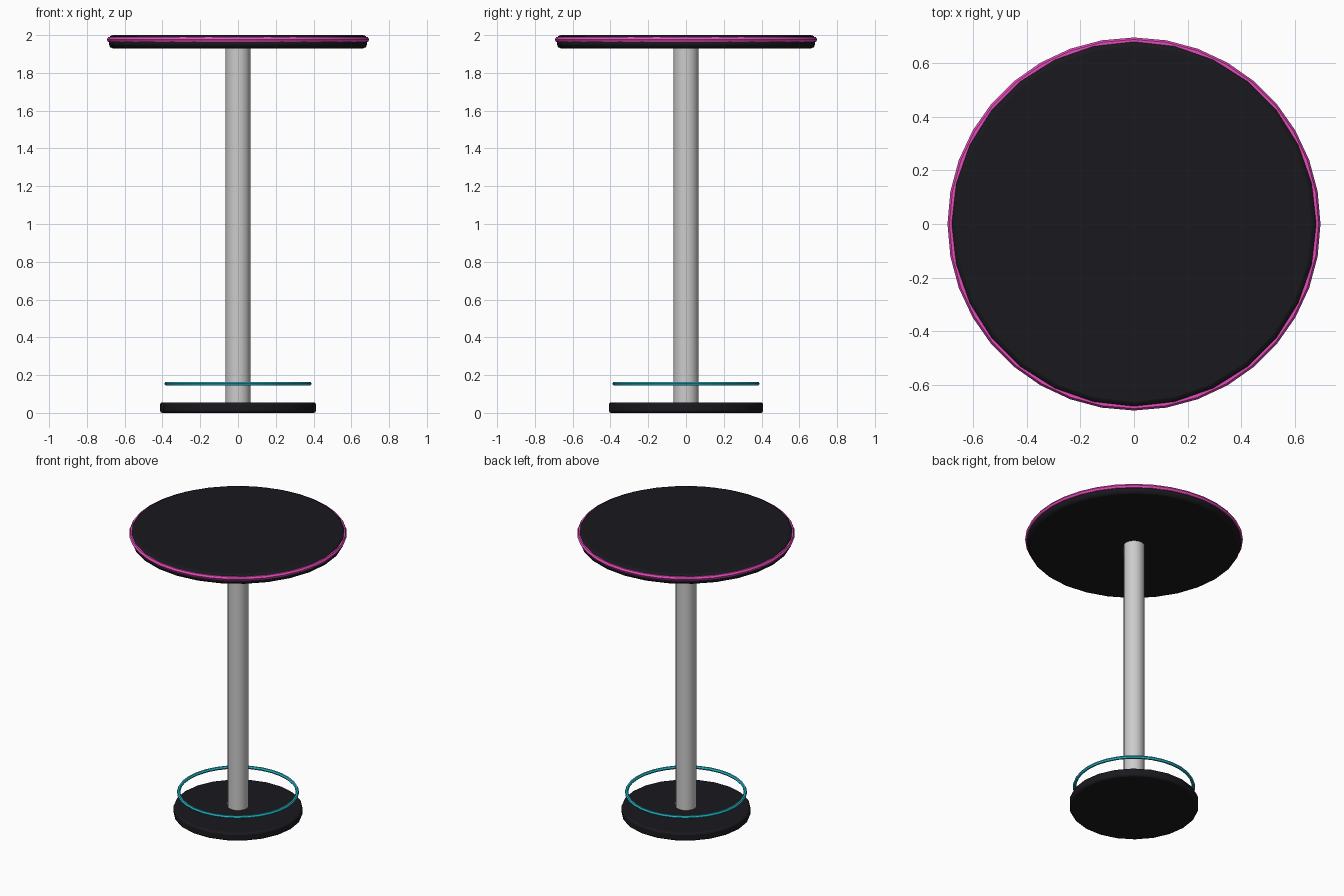
import bpy
from math import pi, radians

if "Cube" in bpy.data.objects:
    bpy.data.objects.remove(bpy.data.objects["Cube"])


def material(name, rgb):
    mat = bpy.data.materials.new(name)
    mat.diffuse_color = (*rgb, 1)
    mat.use_nodes = True
    mat.node_tree.nodes["Principled BSDF"].inputs["Base Color"].default_value = mat.diffuse_color
    return mat


def finish(name, mat):
    obj = bpy.context.object
    obj.name = name
    if mat:
        obj.data.materials.append(mat)
    bpy.ops.object.shade_smooth_by_angle(angle=radians(35))
    return obj


def disc(name, radius, z0, z1, sides, mat=None, bevel=0):
    bpy.ops.mesh.primitive_cylinder_add(
        vertices=sides, radius=radius, depth=z1 - z0,
        location=(0, 0, (z0 + z1) / 2), rotation=(0, 0, pi / 2))
    obj = finish(name, mat)
    if bevel:
        mod = obj.modifiers.new("rounded_edge", 'BEVEL')
        mod.width = bevel
        mod.segments = 2
    return obj


def ring(name, radius, thickness, z, sides, mat):
    bpy.ops.mesh.primitive_torus_add(
        major_radius=radius, minor_radius=thickness,
        major_segments=sides, minor_segments=6, location=(0, 0, z))
    return finish(name, mat)


black = material("black", (0.01, 0.01, 0.013))
pink = material("pink", (0.8, 0.07, 0.5))
teal = material("teal", (0.02, 0.5, 0.6))

# Floor plate and pole
disc("base", 0.413, 0, 0.056, 22, black, 0.012)
disc("pole", 0.067, 0.04, 1.95, 14)

# Table top
disc("table_top", 0.683, 1.93, 2.0, 28, black, 0.02)

# Glowing rings
ring("top_edge_ring", 0.68, 0.015, 1.976, 36, pink)
ring("base_ring", 0.379, 0.011, 0.155, 32, teal)
